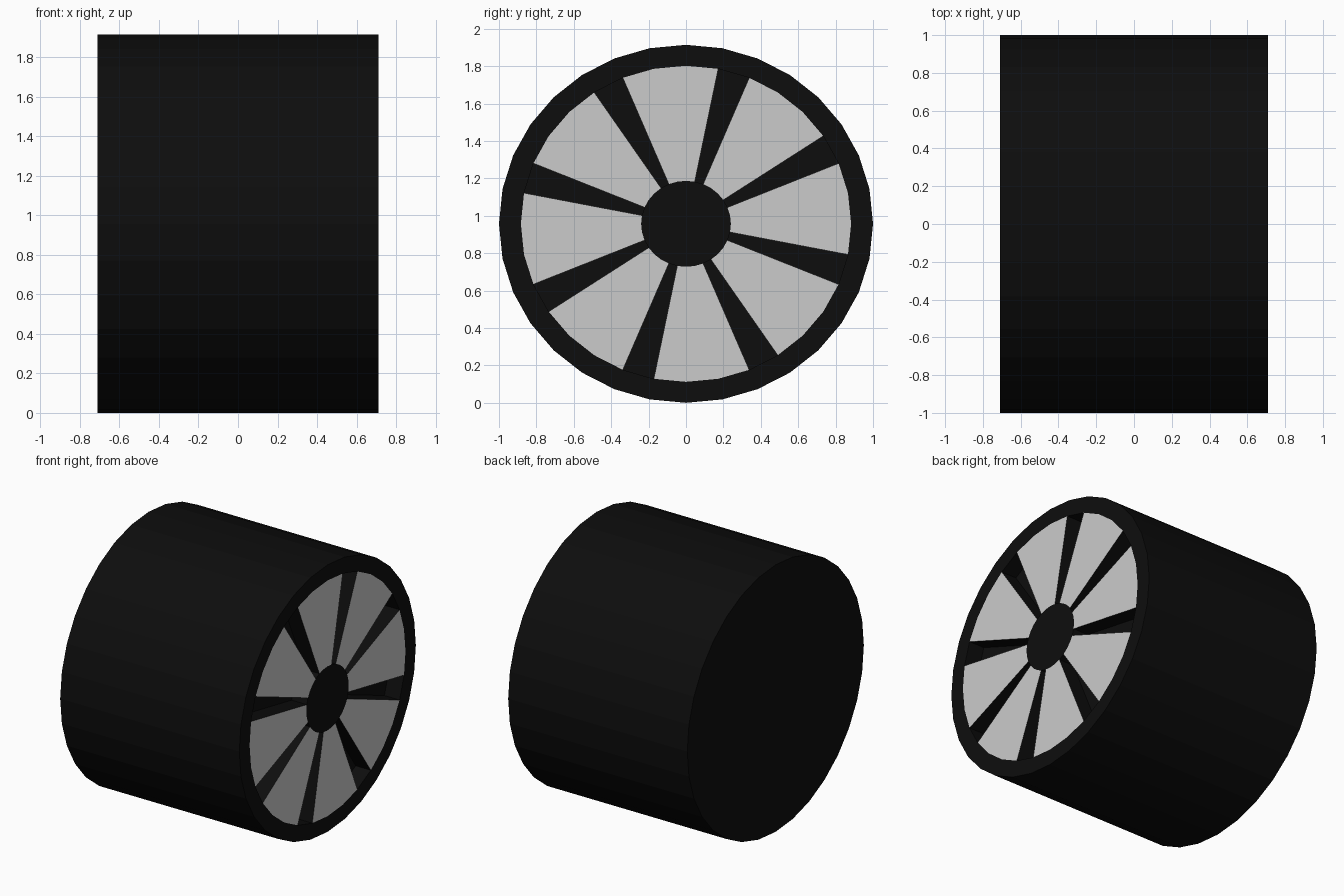
import bpy, bmesh
from math import pi, atan2, floor
from mathutils import Vector, Matrix

if "Cube" in bpy.data.objects:
    bpy.data.objects.remove(bpy.data.objects["Cube"])

SIDES = 32
HALF_W = 0.71
RIM, HUB = 0.883, 0.24      # ring radii on the outer face
GROOVE = 0.12               # depth of the spoke grooves
RADIUS_Z = 0.957            # wheel is slightly squashed vertically


def material(name, rgb):
    mat = bpy.data.materials.new(name)
    mat.diffuse_color = (*rgb, 1)
    mat.use_nodes = True
    mat.node_tree.nodes["Principled BSDF"].inputs["Base Color"].default_value = mat.diffuse_color
    return mat


# Wheel body: half profile (x, radius) spun around the x axis
bm = bmesh.new()
profile = [(-HALF_W, 0), (-HALF_W, 1), (HALF_W, 1),
           (HALF_W, RIM), (HALF_W, HUB), (HALF_W, 0)]
verts = [bm.verts.new((x, 0, r)) for x, r in profile]
edges = [bm.edges.new(pair) for pair in zip(verts, verts[1:])]
bmesh.ops.spin(bm, geom=verts + edges, cent=(0, 0, 0), axis=(1, 0, 0),
               angle=2 * pi, steps=SIDES)
bmesh.ops.remove_doubles(bm, verts=bm.verts[:], dist=0.0005)
bmesh.ops.recalc_face_normals(bm, faces=bm.faces[:])

# Outer face: every fourth sector is a spoke groove, the others pale panels
grooves = []
for f in bm.faces:
    c = f.calc_center_median()
    r = Vector((c.y, c.z)).length
    if c.x > HALF_W - 0.01 and HUB < r < RIM:
        sector = floor(atan2(c.y, c.z) / (2 * pi / SIDES))
        if sector % 4 == 1:
            grooves.append(f)
        else:
            f.material_index = 1
bmesh.ops.inset_individual(bm, faces=grooves, thickness=0, depth=-GROOVE)

# Squash and stand on the ground
bm.transform(Matrix.Translation((0, 0, RADIUS_Z)) @ Matrix.Diagonal((1, 1, RADIUS_Z, 1)))
mesh = bpy.data.meshes.new("wheel")
bm.to_mesh(mesh)
bm.free()
mesh.materials.append(material("black_rubber", (0.004, 0.004, 0.004)))
mesh.materials.append(material("pale_panel", (0.8, 0.8, 0.8)))
bpy.context.collection.objects.link(bpy.data.objects.new("wheel", mesh))
